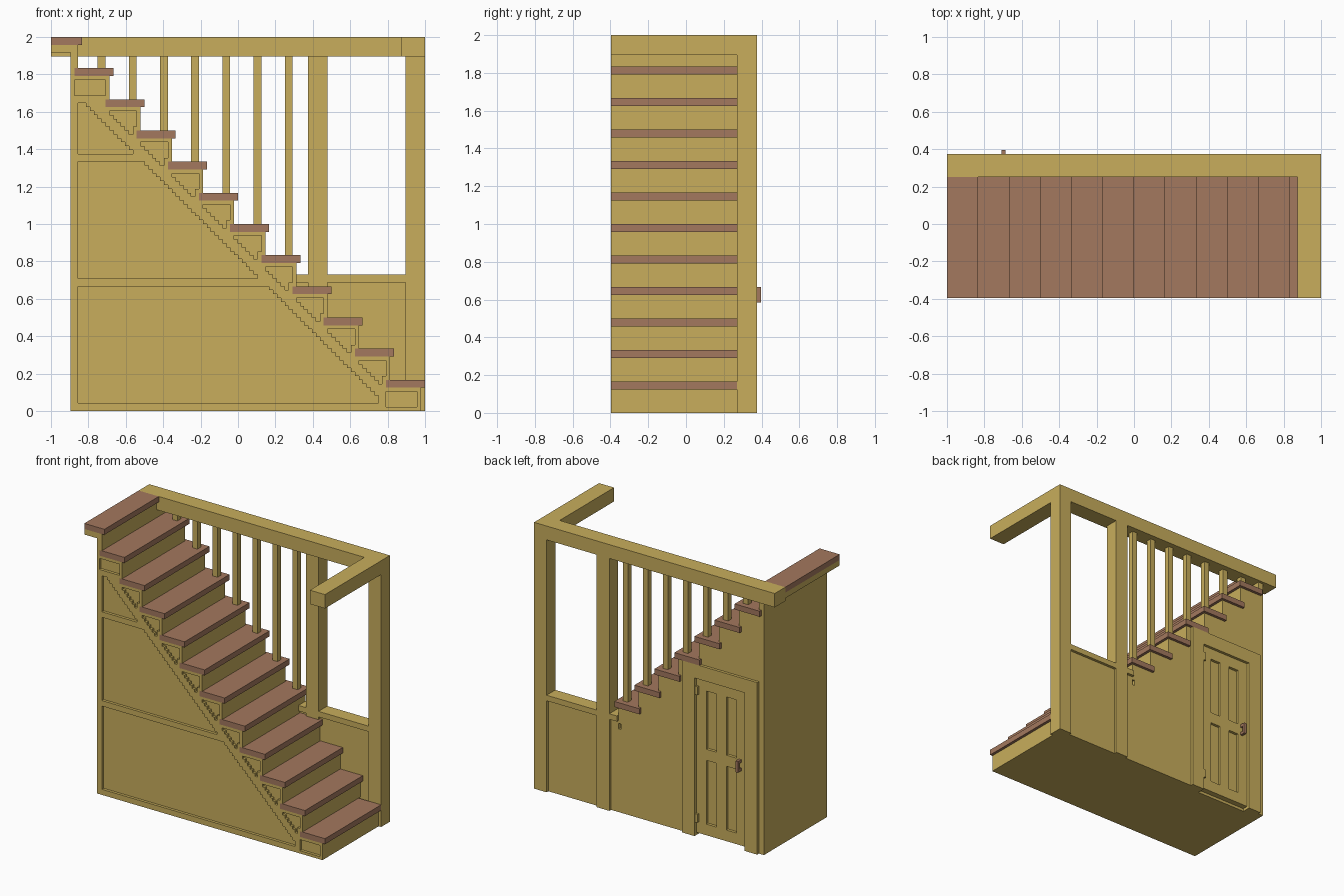
import bpy, bmesh

if "Cube" in bpy.data.objects:
    bpy.data.objects.remove(bpy.data.objects["Cube"])

U = 1 / 48  # the whole model sits on a grid of 48 cells per unit


def material(name, rgb):
    m = bpy.data.materials.new(name)
    m.diffuse_color = (*rgb, 1)
    m.use_nodes = True
    m.node_tree.nodes["Principled BSDF"].inputs["Base Color"].default_value = m.diffuse_color
    return m


WOOD = material("yellow_wood", (0.578, 0.423, 0.107))
BROWN = material("brown_wood", (0.366, 0.188, 0.112))


def prisms(name, parts, mat):
    """One object from (outline in x/z, y0, y1) extrusions, in grid cells."""
    bm = bmesh.new()
    for outline, y0, y1 in parts:
        pts = [p for i, p in enumerate(outline) if p != outline[i - 1]]
        verts = [bm.verts.new((x * U, y0 * U, z * U)) for x, z in pts]
        face = bm.faces.new(verts)
        ext = bmesh.ops.extrude_face_region(bm, geom=[face])["geom"]
        moved = [v for v in ext if isinstance(v, bmesh.types.BMVert)]
        bmesh.ops.translate(bm, vec=(0, (y1 - y0) * U, 0), verts=moved)
    bmesh.ops.recalc_face_normals(bm, faces=bm.faces)
    me = bpy.data.meshes.new(name)
    bm.to_mesh(me)
    bm.free()
    me.materials.append(mat)
    ob = bpy.data.objects.new(name, me)
    bpy.context.collection.objects.link(ob)
    return ob


def rect(x0, x1, z0, z1):
    return [(x0, z0), (x1, z0), (x1, z1), (x0, z1)]


def box(name, x0, x1, y0, y1, z0, z1, mat=WOOD):
    return prisms(name, [(rect(x0, x1, z0, z1), y0, y1)], mat)


def stepped(rows):
    """Jagged outline from rows of (z, left, right)."""
    right = [(r, z + d) for z, l, r in rows for d in (0, 1)]
    left = [(l, z + d) for z, l, r in reversed(rows) for d in (1, 0)]
    return right + left


def carve(ob, parts):
    cutter = prisms("cutter", parts, WOOD)
    cutter.hide_render = True
    mod = ob.modifiers.new("carve", "BOOLEAN")
    mod.operation = "DIFFERENCE"
    mod.solver = "EXACT"
    mod.object = cutter
    bpy.context.view_layer.objects.active = ob
    bpy.ops.object.modifier_apply(modifier=mod.name)
    bpy.data.objects.remove(cutter)


# stair body: stepped profile with a slot for every tread
profile = [(-43, 0), (47, 0)]
for k in range(11):
    s = 8 * k
    profile += [(47 - s, s + 6), (38 - s, s + 6), (38 - s, s + 8), (39 - s, s + 8)]
profile += [(-41, 94), (-48, 94), (-48, 92), (-43, 92)]
body = prisms("stair_body", [(profile, -19, 17)], WOOD)

# recessed panels on the front, plus the door opening at the back
cuts = []
for z0, z1 in ((2, 32), (34, 64), (66, 79)):
    cuts.append((stepped([(z, -41, min(36, 39 - z)) for z in range(z0, z1)]), -20, -18))
for k in range(1, 10):
    s = 8 * k
    rows = [(z, 43 - z, 46 - s if z > s else 45 - s) for z in range(s - 1, s + 5)]
    cuts.append((stepped(rows), -20, -18))
cuts.append((rect(38, 46, 1, 5), -20, -18))
cuts.append((rect(-42, -34, 81, 85), -20, -18))
cuts.append((rect(-36, -16, -1, 57), 15, 18))
carve(body, cuts)

# treads, reaching past the back wall where they are above the half wall
for k in range(12):
    s = 8 * k
    back = 13 if k == 0 else 14 if k < 4 else 18 if k < 11 else 12
    box(f"tread_{k + 1}", max(-48, 38 - s), 48 - s, -19, back, s + 6, s + 8, BROWN)

# balusters
for k in range(4, 11):
    s = 8 * k
    box(f"baluster_{k - 3}", 44 - s, 46 - s, 14, 16, s + 8, 91)

# posts, top beams, half wall and sill
box("corner_post", 43, 48, 13, 18, 0, 91)
box("middle_post", 18, 23, 13, 18, 0, 91)
box("back_beam", -48, 48, 12, 18, 91, 96)
box("side_beam", 42, 48, -19, 12, 91, 96)
box("half_wall", 15, 43, 14, 17, 0, 33)
box("sill", 15, 43, 13, 18, 33, 35)

# door frame
frame = [(-41, 0), (-36, 0), (-36, 57), (-16, 57), (-16, 0), (-11, 0), (-11, 62), (-41, 62)]
prisms("door_frame", [(frame, 17, 18)], WOOD)

# door with four sunken panels
door = box("door", -36, -16, 15, 17, 1, 57)
carve(door, [(rect(x, x + 4, z0, z1), 16, 18)
             for x in (-32, -24) for z0, z1 in ((5, 28), (32, 53))])

# hinges and handle
for i, z in enumerate((5, 51)):
    box(f"hinge_{i + 1}", -17, -16, 17, 17.8, z, z + 3)
prisms("door_handle", [(rect(-34, -33, 28, 32), 18, 19),
                       (rect(-34, -33, 28, 29), 17, 18),
                       (rect(-34, -33, 31, 32), 17, 18)], BROWN)
